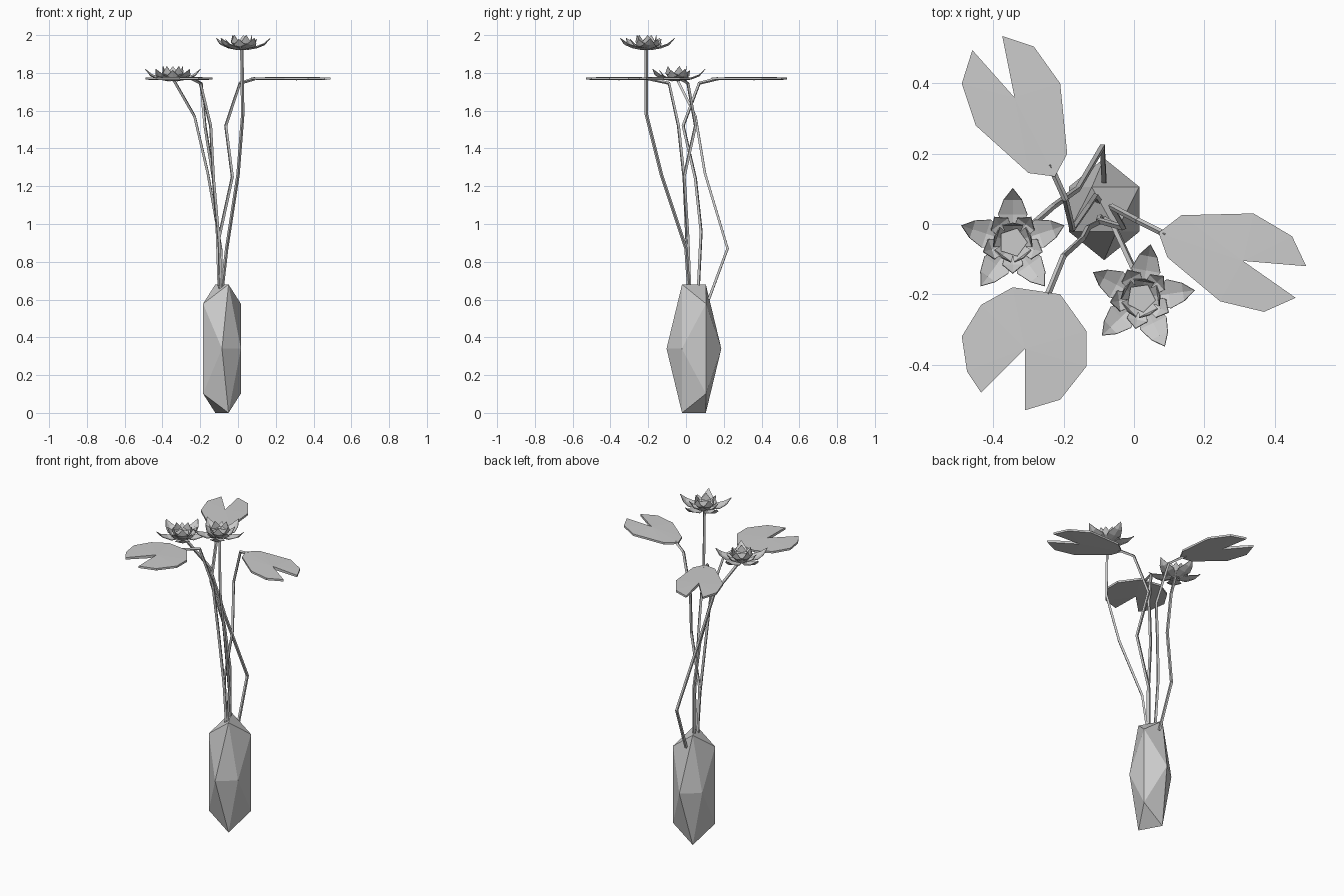
import bpy, bmesh
from math import sin, cos, radians
from mathutils import Vector, Matrix

cube = bpy.data.objects.get("Cube")
if cube:
    bpy.data.objects.remove(cube, do_unlink=True)

grey = bpy.data.materials.new("plain_grey")
grey.use_nodes = True
COLOUR = (0.6, 0.6, 0.6, 1)
grey.diffuse_color = COLOUR
grey.node_tree.nodes["Principled BSDF"].inputs["Base Color"].default_value = COLOUR


def add_object(name, bm):
    bmesh.ops.recalc_face_normals(bm, faces=bm.faces)
    mesh = bpy.data.meshes.new(name)
    bm.to_mesh(mesh)
    bm.free()
    mesh.materials.append(grey)
    obj = bpy.data.objects.new(name, mesh)
    bpy.context.collection.objects.link(obj)
    return obj


# Vase: a tall stretched icosahedron lying on one edge
def make_vase():
    bm = bmesh.new()
    half = [(0.035, -0.063, 0.34), (0.1, 0.064, 0.238), (0, -0.145, 0), (0.1, -0.064, 0)]
    points = {(s * x, s * y, t * z) for x, y, z in half for s in (1, -1) for t in (1, -1)}
    for x, y, z in sorted({tuple(round(c, 4) + 0.0 for c in p) for p in points}):
        bm.verts.new((x - 0.085, y + 0.042, z + 0.34))
    bmesh.ops.convex_hull(bm, input=bm.verts)
    add_object("vase", bm)


# Lily pad: thin notched disc, fanned out from the notch point
def make_pad(name, notch, rim, z=1.77, thick=0.006):
    bm = bmesh.new()
    layers = []
    for side in (1, -1):
        centre = bm.verts.new((notch[0], notch[1], z + side * thick * 1.5))
        ring = [bm.verts.new((x, y, z + side * thick)) for x, y in rim]
        for a, b in zip(ring, ring[1:]):
            bm.faces.new((centre, a, b))
        layers.append([centre] + ring)
    top, bottom = layers
    for i in range(len(top)):
        j = (i + 1) % len(top)
        bm.faces.new((top[i], top[j], bottom[j], bottom[i]))
    add_object(name, bm)


# Stem: thin square tube through a few points
def make_stem(name, path, radius=0.009):
    curve = bpy.data.curves.new(name, "CURVE")
    curve.dimensions = "3D"
    curve.bevel_depth = radius
    curve.bevel_resolution = 0
    curve.use_fill_caps = True
    line = curve.splines.new("POLY")
    line.points.add(len(path) - 1)
    for point, co in zip(line.points, path):
        point.co = (*co, 1)
    obj = bpy.data.objects.new(name, curve)
    bpy.context.collection.objects.link(obj)
    bpy.ops.object.select_all(action="DESELECT")
    obj.select_set(True)
    bpy.context.view_layer.objects.active = obj
    bpy.ops.object.convert(target="MESH")
    mesh = bpy.context.object.data
    mesh.materials.clear()
    mesh.materials.append(grey)
    for face in mesh.polygons:
        face.use_smooth = False


# Petal: folded strip; each section is (radius, height, half width), then a tip
def add_petal(bm, angle, sections, tip, fold=0.008):
    turn = Matrix.Rotation(angle, 3, "Z")
    rows = [[bm.verts.new(turn @ Vector((r, s * w, h - (fold if s == 0 else 0))))
             for s in (-1, 0, 1)] for r, h, w in sections]
    for low, high in zip(rows, rows[1:]):
        for i in (0, 1):
            bm.faces.new((low[i], low[i + 1], high[i + 1], high[i]))
    end = bm.verts.new(turn @ Vector((tip[0], 0, tip[1])))
    for i in (0, 1):
        bm.faces.new((rows[-1][i], rows[-1][i + 1], end))


RINGS = [
    (0, [(0.025, 0.008, 0.018), (0.08, 0.018, 0.042), (0.122, 0.034, 0.026)], (0.155, 0.064)),
    (36, [(0.025, 0.01, 0.02), (0.065, 0.028, 0.03)], (0.09, 0.058)),
    (0, [(0.025, 0.014, 0.02), (0.05, 0.042, 0.03)], (0.056, 0.08)),
]


def make_flower(name, centre, heading):
    bm = bmesh.new()
    for offset, sections, tip in RINGS:
        for k in range(5):
            add_petal(bm, radians(heading + offset + 72 * k), sections, tip)
    petals = add_object(name + "_petals", bm)
    petals.location = centre
    solid = petals.modifiers.new("thickness", "SOLIDIFY")
    solid.thickness = 0.003

    # Five sided seed head in the middle
    bm = bmesh.new()
    bmesh.ops.create_cone(bm, cap_ends=True, cap_tris=True, segments=5,
                          radius1=0.022, radius2=0.042, depth=0.035)
    heart = add_object(name + "_heart", bm)
    heart.location = Vector(centre) + Vector((0, 0, 0.02))
    heart.rotation_euler.z = radians(heading + 36)


make_vase()

make_pad("right_side_back_pad", (-0.34, 0.36), [
    (-0.375, 0.535), (-0.285, 0.505), (-0.21, 0.4), (-0.19, 0.2), (-0.225, 0.135),
    (-0.3, 0.145), (-0.45, 0.28), (-0.49, 0.4), (-0.46, 0.495)])
make_pad("right_side_front_pad", (-0.31, -0.355), [
    (-0.435, -0.48), (-0.475, -0.42), (-0.49, -0.32), (-0.435, -0.23), (-0.345, -0.18),
    (-0.21, -0.2), (-0.135, -0.305), (-0.135, -0.405), (-0.21, -0.5), (-0.31, -0.53)])
make_pad("left_side_pad", (0.31, -0.105), [
    (0.46, -0.21), (0.37, -0.25), (0.245, -0.22), (0.095, -0.095), (0.07, -0.025),
    (0.135, 0.025), (0.34, 0.03), (0.45, -0.035), (0.49, -0.12)])

make_flower("tall_flower", (0.02, -0.21, 1.92), 80)
make_flower("short_flower", (-0.345, -0.052, 1.755), 90)

make_stem("tall_flower_stem", [
    (0.02, -0.21, 1.93), (0.025, -0.21, 1.58), (0, -0.13, 1.26), (-0.06, 0, 0.87), (-0.085, 0.015, 0.65)])
make_stem("short_flower_stem", [
    (-0.345, -0.05, 1.77), (-0.23, 0.05, 1.57), (-0.16, 0.1, 1.27), (-0.09, 0.22, 0.87), (-0.085, 0.12, 0.6)])
make_stem("left_side_pad_stem", [
    (0.09, -0.03, 1.77), (0.01, 0.01, 1.745), (-0.065, 0.05, 1.52), (-0.03, -0.01, 1.25),
    (-0.1, 0.01, 0.93), (-0.095, 0.02, 0.65)])
make_stem("right_side_front_pad_stem", [
    (-0.245, -0.2, 1.77), (-0.2, -0.09, 1.745), (-0.145, -0.04, 1.52), (-0.13, -0.01, 1.24),
    (-0.1, 0.005, 0.9), (-0.09, 0.015, 0.65)])
make_stem("right_side_back_pad_stem", [
    (-0.24, 0.17, 1.77), (-0.195, 0.07, 1.745), (-0.175, -0.015, 1.52), (-0.13, 0.05, 1.24),
    (-0.11, 0.08, 0.96), (-0.1, 0.065, 0.65)])
